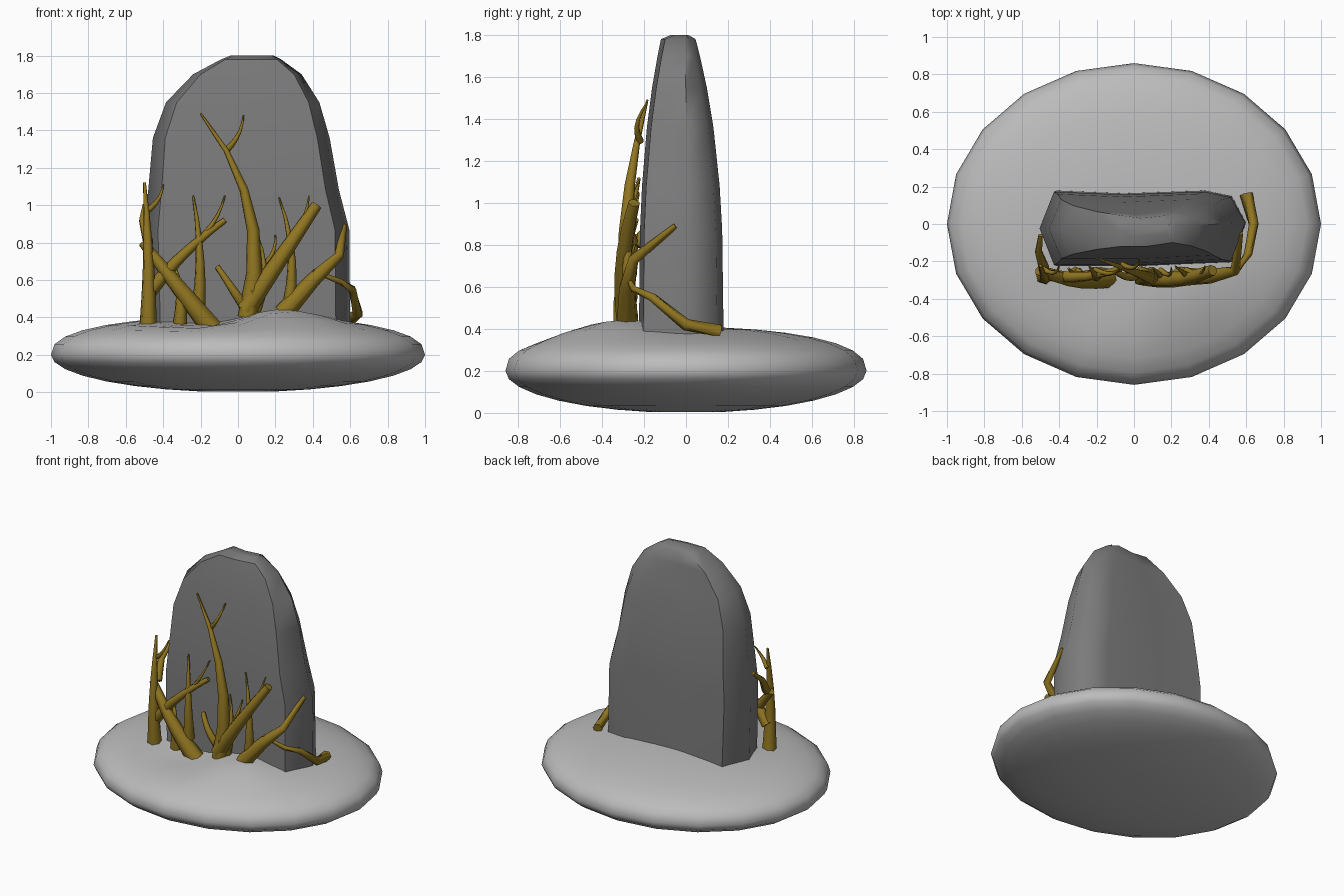
import bpy, bmesh, math
from mathutils import Vector

if "Cube" in bpy.data.objects:
    bpy.data.objects.remove(bpy.data.objects["Cube"])


def material(name, *rgb):
    mat = bpy.data.materials.new(name)
    mat.diffuse_color = (*rgb, 1)
    mat.use_nodes = True
    mat.node_tree.nodes["Principled BSDF"].inputs["Base Color"].default_value = mat.diffuse_color
    return mat


earth = material("pale_grey", 0.5, 0.5, 0.5)
slate = material("dark_grey", 0.2, 0.2, 0.2)
bark = material("bark", 0.28, 0.18, 0.015)


def loft(bm, rings):
    """Skin a list of equal-length point rings and cap both ends."""
    vs = [[bm.verts.new(p) for p in r] for r in rings]
    n = len(vs[0])
    for a, b in zip(vs, vs[1:]):
        for i in range(n):
            j = (i + 1) % n
            bm.faces.new((a[i], a[j], b[j], b[i]))
    bm.faces.new(vs[0][::-1])
    bm.faces.new(vs[-1])


def finish(bm, name, angle, mat):
    bmesh.ops.recalc_face_normals(bm, faces=bm.faces)
    me = bpy.data.meshes.new(name)
    bm.to_mesh(me)
    bm.free()
    ob = bpy.data.objects.new(name, me)
    bpy.context.collection.objects.link(ob)
    me.materials.append(mat)
    bpy.ops.object.select_all(action='DESELECT')
    ob.select_set(True)
    bpy.context.view_layer.objects.active = ob
    bpy.ops.object.shade_smooth_by_angle(angle=math.radians(angle))


# ground mound: 20-sided flattened ellipsoid with a bump and a dip in front
def bump(x, y):
    def g(cx, h):
        return h * math.exp(-((x - cx) ** 2 + (y + 0.35) ** 2) / 0.06)
    return g(0.25, 0.06) + g(-0.15, -0.045)


rings = []
for k in range(1, 16):
    t = math.pi * (k / 16 - 0.5)
    r, s = math.cos(t), math.sin(t)
    z = 0.2 + 0.2 * s if s < 0 else 0.2 + 0.21 * s ** 0.8
    ring = []
    for i in range(20):
        a = math.tau * i / 20
        x, y = r * math.cos(a), 0.86 * r * math.sin(a)
        ring.append((x, y, z + (bump(x, y) if s > 0.2 else 0)))
    rings.append(ring)
bm = bmesh.new()
loft(bm, rings)
finish(bm, "ground_mound", 50, earth)


# standing stone: arched slab that thins towards the top
def lean(z):
    return max(0, (z - 0.3) / 1.5) ** 3


def front(z):
    return -0.225 + 0.11 * lean(z)


rings = []
for z, l, r in ((0.3, -0.49, 0.6), (0.87, -0.505, 0.595), (1.08, -0.48, 0.54),
                (1.36, -0.455, 0.49), (1.55, -0.385, 0.435), (1.7, -0.24, 0.34),
                (1.78, -0.09, 0.23), (1.8, -0.04, 0.19)):
    w, f, b = r - l, front(z), 0.18 - 0.14 * lean(z)
    if z == 1.8:
        f, b = f + 0.045, b - 0.03
    m, c = (f + b) / 2, 0.07 * w
    rings.append([(x, y, z) for x, y in (
        (l, m), (l + c, f), (l + 0.5 * w, f), (r - c, f + 0.02), (r, m + 0.03),
        (r - c, b - 0.03), (r - 0.2 * w, b), (l + 0.4 * w, b - 0.015), (l + c, b))])
bm = bmesh.new()
loft(bm, rings)
finish(bm, "standing_stone", 52, slate)


# tapered six-sided tube along a path
def tube(bm, path, r0, r1):
    rings, last = [], len(path) - 1
    for i, p in enumerate(path):
        t = (path[min(i + 1, last)] - path[max(i - 1, 0)]).normalized()
        u = t.cross(Vector((0.3, 1, 0.1))).normalized()
        v = t.cross(u)
        r = r0 + (r1 - r0) * i / last
        rings.append([p + r * (math.cos(math.tau * k / 6) * u + math.sin(math.tau * k / 6) * v)
                      for k in range(6)])
    loft(bm, rings)


# branch that climbs the stone's front face, bowed sideways; returns its path
def climb(bm, x0, z0, x1, z1, r0, r1, bow=0):
    d = Vector((x1 - x0, 0, z1 - z0))
    side = Vector((d.z, 0, -d.x)).normalized()
    path = []
    for i in range(6):
        s = i / 5
        p = Vector((x0, 0, z0)) + d * s + side * bow * 4 * s * (1 - s)
        p.y = front(p.z) - 0.8 * (r0 + (r1 - r0) * s) - 0.03 * math.sin(math.pi * s) - 0.01
        path.append(p)
    tube(bm, path, r0, r1)
    return path


# each stem: foot x z, tip x z, radii, bow; then an optional twig: joint index, tip x z
shrubs = {
    "centre_branches": [
        ((0.05, 0.4, -0.2, 1.49, 0.055, 0.005, 0.14), (4, 0.03, 1.48)),
        ((0.04, 0.44, 0.42, 1.0, 0.055, 0.03), None),
        ((0.09, 0.42, 0.1, 0.85, 0.03, 0.005, 0.045), (3, 0.2, 0.84)),
        ((0.04, 0.45, -0.11, 0.67, 0.03, 0.015), None)],
    "left_branches": [
        ((-0.14, 0.34, -0.51, 0.8, 0.06, 0.025), None),
        ((-0.21, 0.46, -0.24, 1.05, 0.038, 0.005, 0.02), (3, -0.07, 1.05)),
        ((-0.47, 0.54, -0.07, 0.92, 0.04, 0.015, -0.02), None),
        ((-0.31, 0.37, -0.35, 0.7, 0.04, 0.006, 0.02), (1, -0.22, 0.58)),
        ((-0.48, 0.36, -0.5, 1.12, 0.048, 0.008, 0.01), (4, -0.4, 1.11))],
    "right_branches": [
        ((0.27, 0.46, 0.22, 1.04, 0.036, 0.004, 0.04), (3, 0.38, 1.05))],
}
for name, stems in shrubs.items():
    bm = bmesh.new()
    for stem, twig in stems:
        path = climb(bm, *stem)
        if twig:
            j, x, z = twig
            climb(bm, path[j].x, path[j].z, x, z, 0.018, 0.004, 0.02 if x > path[j].x else 0)
    finish(bm, name, 65, bark)

# limbs that wrap round the stone's edges
for name, pts, r0, r1 in (
        ("right_limb", ((0.24, -0.28, 0.42), (0.4, -0.28, 0.6), (0.54, -0.25, 0.73),
                        (0.57, -0.05, 0.89)), 0.055, 0.014),
        ("left_limb", ((-0.48, -0.24, 0.8), (-0.51, -0.15, 0.92), (-0.5, -0.06, 1.0)), 0.03, 0.012),
        ("side_root", ((0.6, 0.16, 0.39), (0.64, 0, 0.42), (0.61, -0.16, 0.55),
                       (0.55, -0.25, 0.59), (0.4, -0.28, 0.65)), 0.035, 0.01)):
    bm = bmesh.new()
    tube(bm, [Vector(p) for p in pts], r0, r1)
    finish(bm, name, 65, bark)
